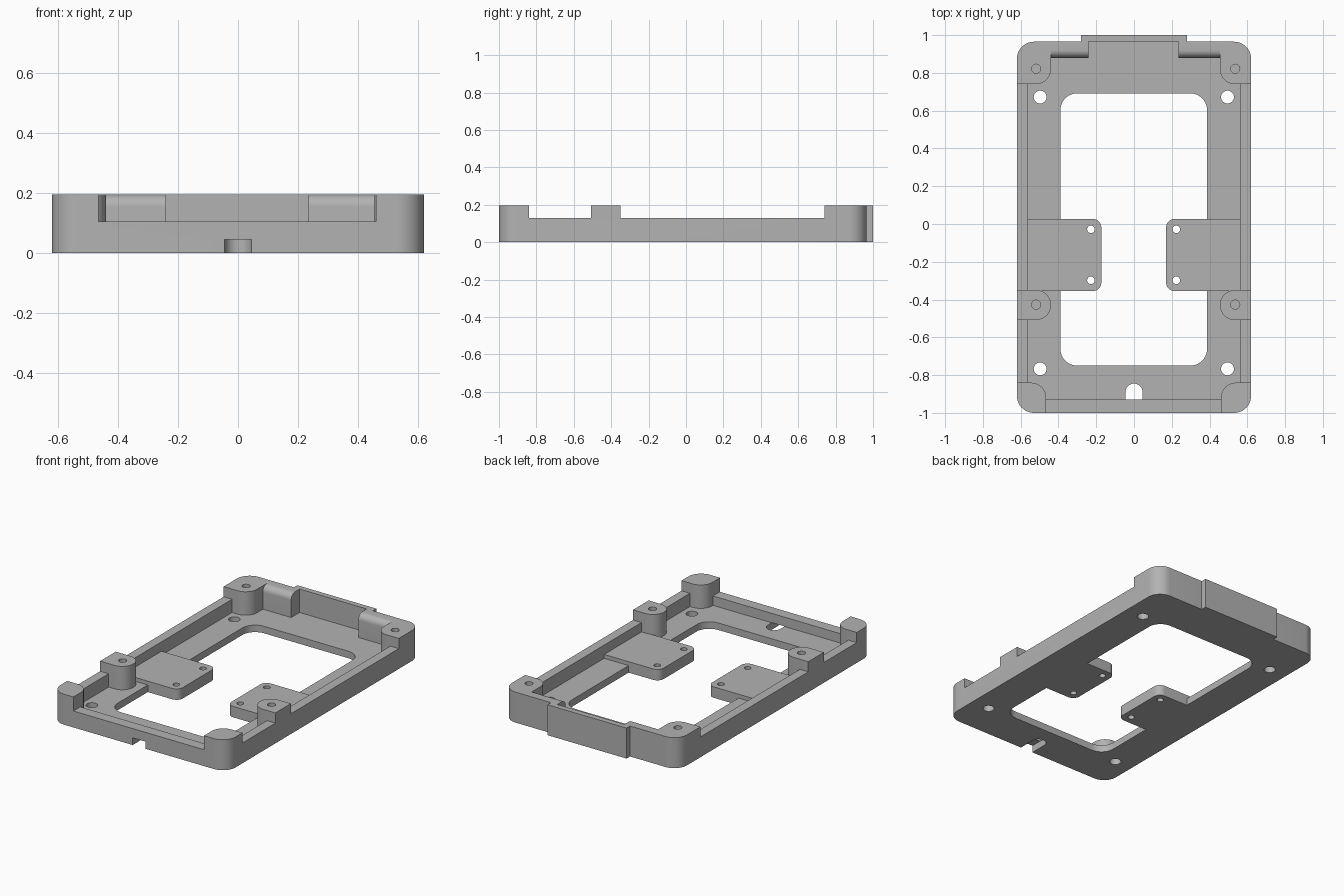
import bpy, bmesh, math

if "Cube" in bpy.data.objects:
    bpy.data.objects.remove(bpy.data.objects["Cube"])

ZTOP, FLOOR, LOW = 0.195, 0.045, -0.5

grey = bpy.data.materials.new("mid_grey")
grey.diffuse_color = (0.45, 0.45, 0.45, 1)
grey.use_nodes = True
grey.node_tree.nodes["Principled BSDF"].inputs["Base Color"].default_value = grey.diffuse_color


def prism(name, pts, a, b, axis="z"):
    """Extrude an outline from a to b along z (xy outline) or x (yz outline)."""
    put = (lambda p, t: (p[0], p[1], t)) if axis == "z" else (lambda p, t: (t, p[0], p[1]))
    bm = bmesh.new()
    lo = [bm.verts.new(put(p, a)) for p in pts]
    hi = [bm.verts.new(put(p, b)) for p in pts]
    n = len(pts)
    bm.faces.new(lo[::-1])
    bm.faces.new(hi)
    for i in range(n):
        j = (i + 1) % n
        bm.faces.new((lo[i], lo[j], hi[j], hi[i]))
    bmesh.ops.recalc_face_normals(bm, faces=bm.faces)
    me = bpy.data.meshes.new(name)
    bm.to_mesh(me)
    bm.free()
    ob = bpy.data.objects.new(name, me)
    bpy.context.collection.objects.link(ob)
    ob.data.materials.append(grey)
    return ob


def rrect(x0, x1, y0, y1, radii=(0, 0, 0, 0), seg=10):
    """Rectangle outline; radii for corners (x1,y1), (x0,y1), (x0,y0), (x1,y0)."""
    out = []
    corners = [(x1, y1, -1, -1), (x0, y1, 1, -1), (x0, y0, 1, 1), (x1, y0, -1, 1)]
    for k, ((x, y, sx, sy), r) in enumerate(zip(corners, radii)):
        if r == 0:
            out.append((x, y))
            continue
        for i in range(seg + 1):
            t = math.pi / 2 * (k + i / seg)
            out.append((x + sx * r + r * math.cos(t), y + sy * r + r * math.sin(t)))
    return out


def circle(x, y, r, n=28):
    return [(x + r * math.cos(2 * math.pi * i / n), y + r * math.sin(2 * math.pi * i / n))
            for i in range(n)]


def combine(ob, others, op):
    """Apply a boolean with each helper, then delete the helper."""
    for o in others:
        m = ob.modifiers.new("cut", "BOOLEAN")
        m.operation, m.solver, m.object = op, "EXACT", o
        bpy.context.view_layer.objects.active = ob
        bpy.ops.object.modifier_apply(modifier=m.name)
        bpy.data.objects.remove(o)


def inner(side, tip, y0, y1, r_back, r_front):
    """Outline reaching from outside the case to x = tip, rounded at the tip."""
    if side < 0:
        return rrect(-0.8, tip, y0, y1, (r_back, 0, 0, r_front))
    return rrect(tip, 0.8, y0, y1, (0, r_back, r_front, 0))


# Outer block with the raised tab at the back
body = prism("tray_frame", rrect(-0.62, 0.62, -1, 0.965, (0.09,) * 4), 0, ZTOP)
combine(body, [prism("back_tab", rrect(-0.28, 0.28, 0.9, 1.0), 0, ZTOP)], "UNION")

# Everything to hollow out: cavity, side wall tops, front wall top, floor window
hollow = prism("cavity", rrect(-0.56, 0.56, -0.93, 0.965), FLOOR, 0.4)
combine(hollow, [
    prism("side_gap", rrect(-0.8, 0.8, -0.9, 0.8), 0.13, 0.41),
    prism("front_gap", rrect(-0.5, 0.5, -1.2, -0.88), 0.105, 0.42),
    prism("window", rrect(-0.39, 0.387, -0.75, 0.692, (0.09,) * 4), -0.2, 0.1),
], "UNION")

# Parts kept inside the hollow: posts, board plates, rounded back blocks
keep = []
for s, tip, front_tip, plate_tip in ((-1, -0.44, -0.465, -0.173), (1, 0.455, 0.46, 0.17)):
    keep.append(prism("back_post", inner(s, tip, 0.74, 1.2, 0, 0.08), LOW, 0.5))
    keep.append(prism("mid_post", inner(s, tip, -0.508, -0.35, 0.078, 0.078), LOW, 0.5))
    keep.append(prism("front_post", inner(s, front_tip, -1.3, -0.84, 0.08, 0), LOW, 0.5))
    keep.append(prism("board_plate", inner(s, plate_tip, -0.355, 0.027, 0.045, 0.045), LOW, 0.07))
R = 0.04
arc = [(0.88 + R - R * math.cos(t), ZTOP - R + R * math.sin(t))
       for t in (math.pi / 2 * i / 10 for i in range(11))]
block = [(0.88, LOW)] + arc + [(0.88 + R, 0.5), (1.1, 0.5), (1.1, LOW)]
for x0, x1 in ((-0.5, -0.24), (0.235, 0.5)):
    keep.append(prism("back_block", block, x0, x1, "x"))
combine(hollow, keep, "DIFFERENCE")
combine(body, [hollow], "DIFFERENCE")

# Screw holes and the cable slot under the front wall
holes = [prism("cable_slot", rrect(-0.045, 0.045, -1.1, -0.845, (0.0449, 0.0449, 0, 0)),
               -0.1, FLOOR + 0.001)]
for x in (-0.497, 0.495):
    for y in (0.672, -0.767):
        holes.append(prism("floor_hole", circle(x, y, 0.034), -0.1, 0.1))
for x in (-0.228, 0.224):
    for y in (-0.028, -0.298):
        holes.append(prism("plate_hole", circle(x, y, 0.02), -0.1, 0.15))
for x in (-0.518, 0.536):
    for y in (0.822, -0.427):
        holes.append(prism("post_hole", circle(x, y, 0.024), 0.05, 0.3))
combine(body, holes, "DIFFERENCE")

bpy.ops.object.select_all(action="DESELECT")
body.select_set(True)
bpy.context.view_layer.objects.active = body
bpy.ops.object.shade_smooth_by_angle(angle=math.radians(30))
